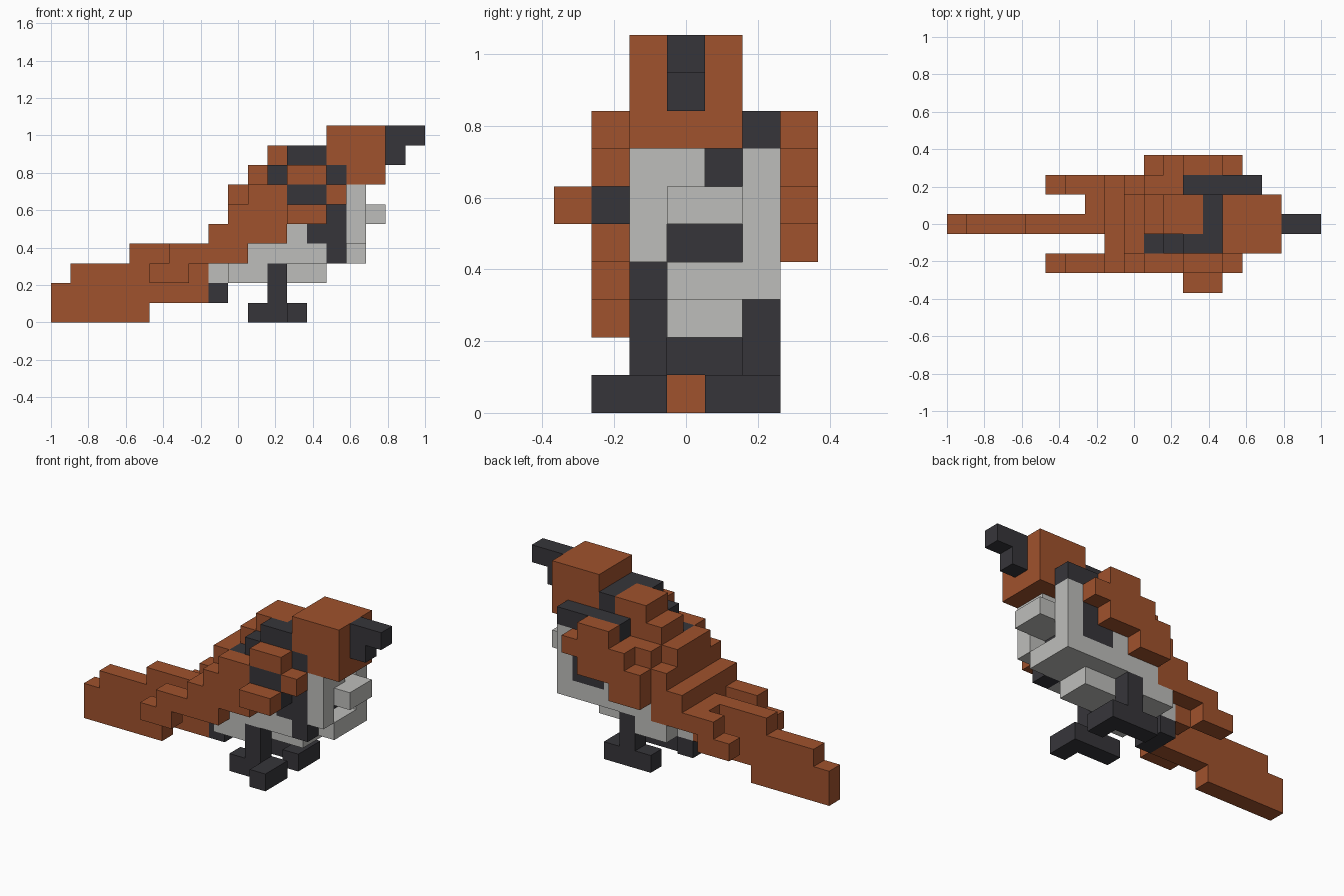
import bpy, bmesh
from mathutils import Vector

cube = bpy.data.objects.get("Cube")
if cube:
    bpy.data.objects.remove(cube, do_unlink=True)

U = 2 / 19                      # edge of one block
ORIGIN = Vector((-1, -3.5 * U, 0))


def material(name, rgb):
    m = bpy.data.materials.new(name)
    m.use_nodes = True
    m.diffuse_color = (*rgb, 1)
    m.node_tree.nodes["Principled BSDF"].inputs["Base Color"].default_value = (*rgb, 1)
    return m


rust = material("rust_brown", (0.352, 0.084, 0.026))
dark = material("charcoal", (0.037, 0.036, 0.042))
pale = material("pale_grey", (0.515, 0.515, 0.497))

cells = {}                      # block position -> part name
parts = {}                      # part name -> material


def part(name, mat, *boxes):
    """Claim blocks for a part; each box is x0, x1, y0, y1, z0, z1 in blocks."""
    parts[name] = mat
    for x0, x1, y0, y1, z0, z1 in boxes:
        for x in range(x0, x1):
            for y in range(y0, y1):
                for z in range(z0, z1):
                    cells[x, y, z] = name


# Back and tail
part("back", rust,
     (8, 12, 2, 6, 4, 5), (9, 14, 2, 6, 5, 6), (9, 14, 2, 5, 6, 7),
     (10, 14, 3, 5, 7, 8), (11, 13, 3, 5, 8, 9), (8, 10, 2, 6, 3, 4))
part("tail", rust,
     (0, 5, 3, 4, 0, 1), (0, 8, 3, 4, 1, 2), (1, 8, 3, 4, 2, 3),
     (4, 10, 3, 4, 3, 4), (7, 10, 4, 5, 3, 4), (7, 8, 4, 5, 2, 3))
part("tail_underside", dark, (8, 9, 3, 5, 1, 2))

# Belly and breast
part("belly", pale,
     (8, 14, 3, 5, 2, 3), (9, 11, 2, 3, 2, 3), (9, 11, 5, 6, 2, 3),
     (10, 14, 2, 6, 3, 4), (12, 14, 2, 6, 4, 5))
part("collar", dark,
     (14, 15, 2, 5, 3, 8), (13, 14, 2, 3, 4, 5), (14, 15, 5, 6, 4, 7),
     (13, 14, 5, 6, 4, 5), (12, 16, 5, 6, 7, 8))
part("breast", pale,
     (15, 16, 2, 3, 4, 7), (15, 16, 3, 4, 6, 7), (15, 17, 3, 5, 5, 6),
     (14, 16, 3, 5, 3, 4), (14, 15, 5, 6, 3, 4), (15, 16, 5, 6, 3, 7))
part("shoulder_stripe", dark,
     (10, 11, 2, 3, 6, 7), (11, 14, 2, 3, 7, 8), (12, 14, 2, 3, 8, 9),
     (13, 14, 3, 5, 8, 9), (13, 14, 3, 5, 7, 8))

# Stepped flight feathers on both sides
for side, y in (("right", 1), ("left", 5)):
    part(side + "_flight_feathers", rust, *[
        (x0, x1, y, y + 1, z, z + 1) for x0, x1, z in
        ((5, 7, 2), (6, 10, 3), (8, 12, 4), (9, 12, 5), (10, 12, 6))])
part("right_wing_band", dark, (12, 14, 1, 2, 5, 7))
part("right_wing", rust,
     (12, 14, 1, 2, 7, 8), (14, 15, 1, 2, 6, 7), (12, 14, 0, 1, 5, 6))
part("left_wing", rust,
     (10, 11, 6, 7, 4, 6), (11, 12, 6, 7, 4, 7),
     (12, 14, 6, 7, 5, 8), (14, 15, 6, 7, 6, 7), (12, 14, 5, 6, 6, 7))

# Head and hooked beak
part("head", rust, (14, 17, 2, 5, 8, 10), (15, 17, 2, 5, 7, 8))
part("beak", dark, (17, 19, 3, 4, 9, 10), (17, 18, 3, 4, 8, 9))

# Legs with feet
for side, y in (("right", 2), ("left", 5)):
    part(side + "_leg", dark, (11, 12, y, y + 1, 1, 3))
    part(side + "_foot", dark, (10, 12, y, y + 1, 0, 1), (12, 13, y - 1, y + 1, 0, 1))


def build(name, mat):
    """Make a part from the outer faces of its blocks."""
    bm = bmesh.new()
    for c in [c for c, n in cells.items() if n == name]:
        for axis in range(3):
            for s in (0, 1):
                near = list(c)
                near[axis] += 2 * s - 1
                if tuple(near) in cells:
                    continue
                a, b = (axis + 1) % 3, (axis + 2) % 3
                loop = []
                for da, db in ((0, 0), (1, 0), (1, 1), (0, 1)):
                    p = Vector(c)
                    p[axis] += s
                    p[a] += da
                    p[b] += db
                    loop.append(bm.verts.new(ORIGIN + p * U))
                bm.faces.new(loop if s else loop[::-1])
    bmesh.ops.remove_doubles(bm, verts=bm.verts, dist=1e-4)
    bmesh.ops.dissolve_limit(bm, angle_limit=0.01, verts=bm.verts, edges=bm.edges)
    mesh = bpy.data.meshes.new(name)
    bm.to_mesh(mesh)
    bm.free()
    mesh.materials.append(mat)
    bpy.context.collection.objects.link(bpy.data.objects.new(name, mesh))


for name, mat in parts.items():
    build(name, mat)
